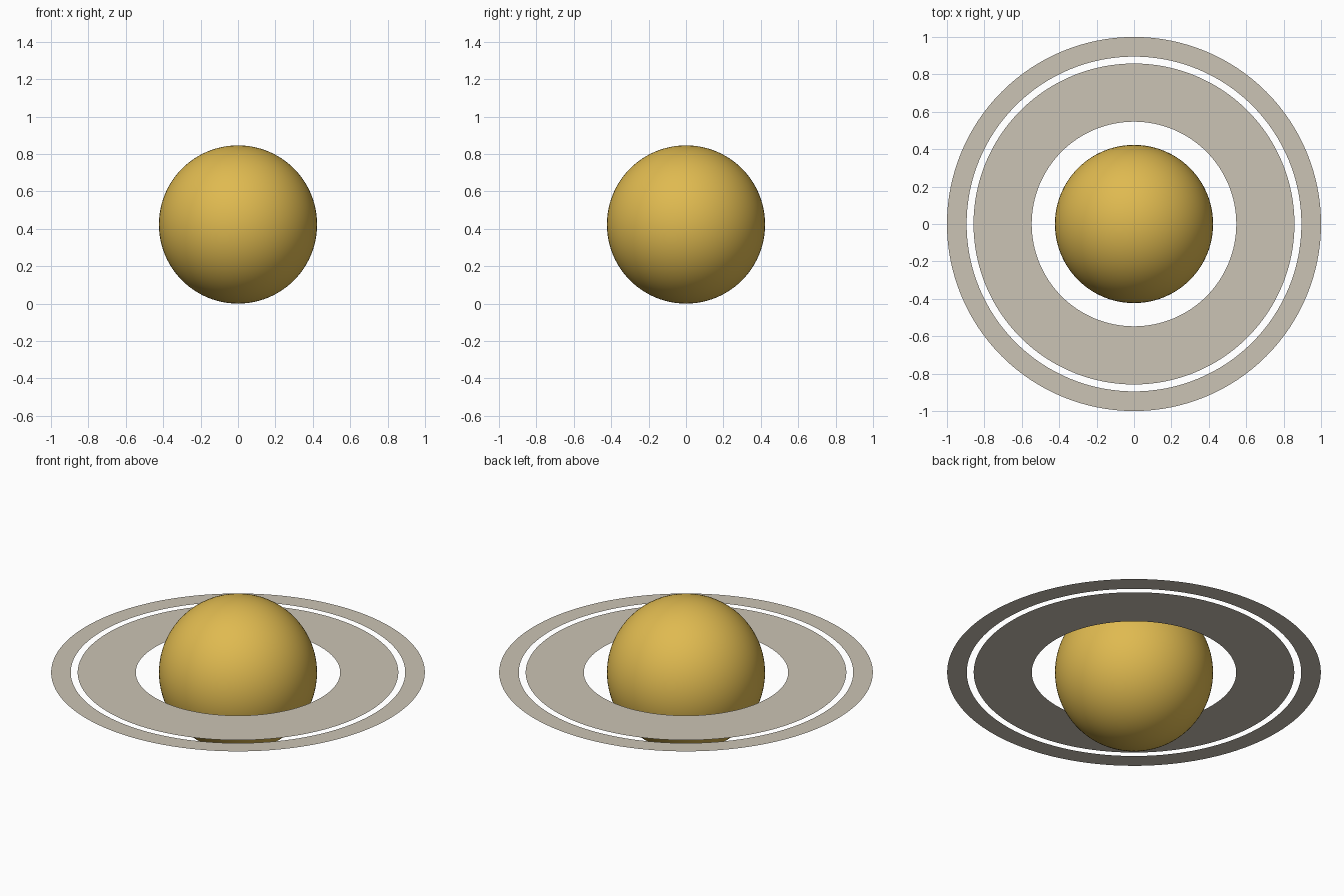
import bpy, bmesh, math

if "Cube" in bpy.data.objects:
    bpy.data.objects.remove(bpy.data.objects["Cube"])

RADIUS = 0.423


def material(name, rgb):
    mat = bpy.data.materials.new(name)
    mat.diffuse_color = (*rgb, 1.0)
    mat.use_nodes = True
    mat.node_tree.nodes["Principled BSDF"].inputs["Base Color"].default_value = mat.diffuse_color
    return mat


def add_object(name, bm, mat):
    mesh = bpy.data.meshes.new(name)
    bm.to_mesh(mesh)
    bm.free()
    mesh.materials.append(mat)
    obj = bpy.data.objects.new(name, mesh)
    bpy.context.collection.objects.link(obj)
    obj.location.z = RADIUS
    return obj


def flat_ring(name, inner, outer, mat, sides=128):
    # paper-thin annulus facing up
    bm = bmesh.new()
    loops = []
    for r in (inner, outer):
        loops.append([bm.verts.new((r * math.cos(2 * math.pi * i / sides),
                                    r * math.sin(2 * math.pi * i / sides), 0))
                      for i in range(sides)])
    a, b = loops
    for i in range(sides):
        j = (i + 1) % sides
        bm.faces.new((a[i], b[i], b[j], a[j]))
    return add_object(name, bm, mat)


gold = material("golden yellow", (0.74, 0.49, 0.08))
dust = material("dusty beige", (0.60, 0.55, 0.46))

# planet globe
bm = bmesh.new()
bmesh.ops.create_uvsphere(bm, u_segments=96, v_segments=48, radius=RADIUS)
for f in bm.faces:
    f.smooth = True
add_object("planet_globe", bm, gold)

# rings around the equator, separated by a narrow gap
flat_ring("inner_ring", 0.547, 0.858, dust)
flat_ring("outer_ring", 0.895, 1.0, dust)
